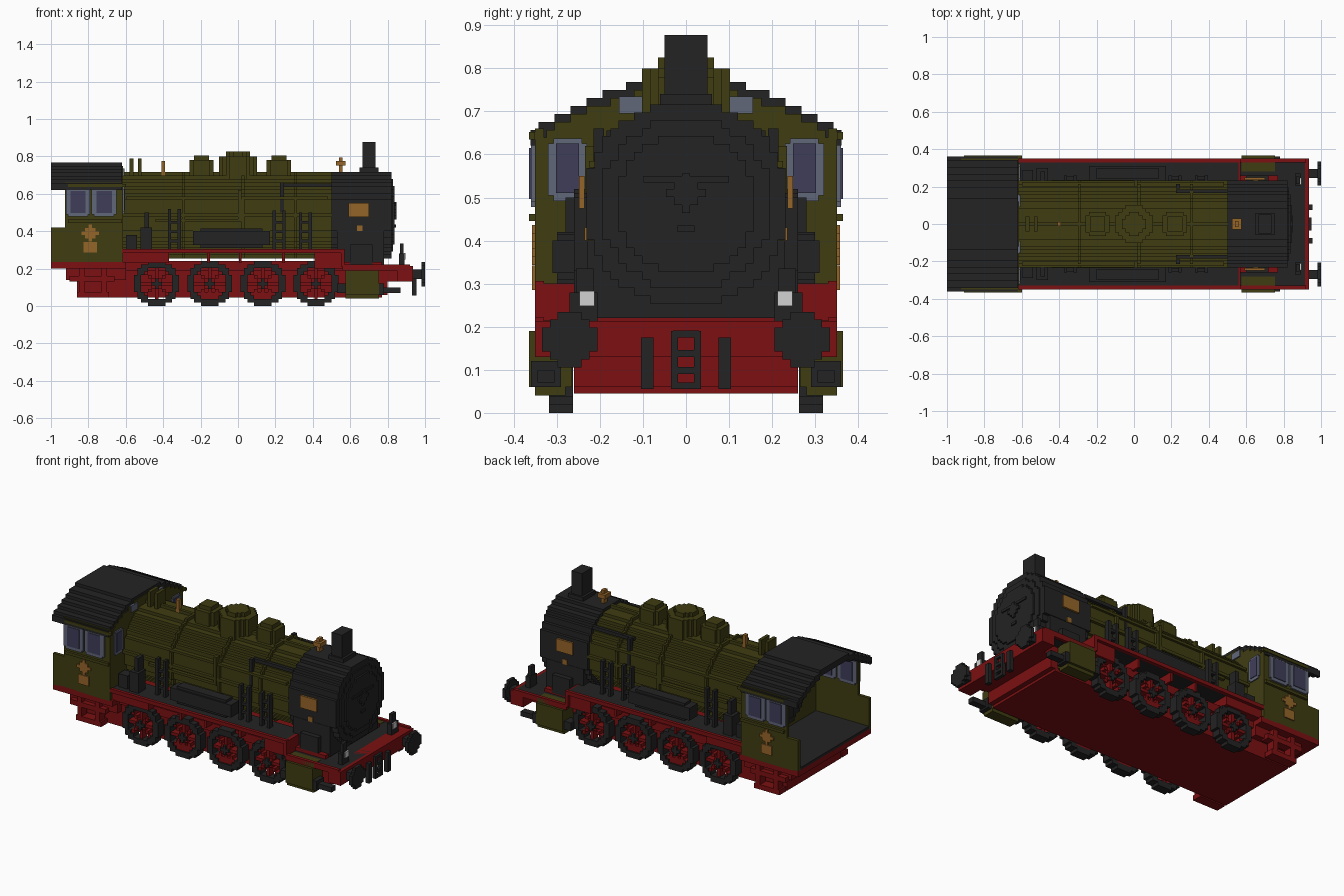
import bpy
import bmesh
from math import hypot

cube = bpy.data.objects.get("Cube")
if cube:
    bpy.data.objects.remove(cube, do_unlink=True)

STEP = .0185  # block size of the stepped shapes


def material(name, red, green, blue):
    mat = bpy.data.materials.new(name)
    mat.use_nodes = True
    mat.diffuse_color = (red, green, blue, 1)
    shader = mat.node_tree.nodes["Principled BSDF"]
    shader.inputs["Base Color"].default_value = (red, green, blue, 1)
    shader.inputs["Roughness"].default_value = .8
    return mat


OLIVE = material("olive paint", .05, .046, .006)
BLACK = material("black iron", .017, .017, .017)
RED = material("chassis red", .2, .005, .006)
GLASS = material("window glass", .05, .048, .1)
FRAME = material("window frame grey", .12, .135, .19)
BRASS = material("brass", .3, .13, .022)
WHITE = material("lamp white", .65, .65, .65)


def part(name, mat, *boxes, mirror=False):
    """One object made of boxes (x0, x1, y0, y1, z0, z1), optionally repeated at -y."""
    bm = bmesh.new()
    boxes = list(boxes)
    if mirror:
        boxes += [(a, b, -d, -c, e, f) for a, b, c, d, e, f in boxes]
    for x0, x1, y0, y1, z0, z1 in boxes:
        verts = bmesh.ops.create_cube(bm, size=1)["verts"]
        for v in verts:
            v.co.x = x1 if v.co.x > 0 else x0
            v.co.y = y1 if v.co.y > 0 else y0
            v.co.z = z1 if v.co.z > 0 else z0
    mesh = bpy.data.meshes.new(name)
    bm.to_mesh(mesh)
    bm.free()
    mesh.materials.append(mat)
    obj = bpy.data.objects.new(name, mesh)
    bpy.context.collection.objects.link(obj)
    return obj


def stepped(name, mat, axis, start, end, centre, reach, test, mirror=False):
    """Extrude a blocky cross-section: cells passing test(u, v) become merged rows."""
    cu, cv = centre
    n = int(reach / STEP) + 1
    boxes = []
    for j in range(-n, n + 1):
        run = None
        for i in range(-n, n + 2):
            inside = i <= n and test(i * STEP, j * STEP)
            if inside and run is None:
                run = i
            elif not inside and run is not None:
                u = (cu + (run - .5) * STEP, cu + (i - .5) * STEP)
                v = (cv + (j - .5) * STEP, cv + (j + .5) * STEP)
                w = (start, end)
                boxes.append({"x": w + u + v, "y": u + w + v, "z": u + v + w}[axis])
                run = None
    return part(name, mat, *boxes, mirror=mirror)


def disc(name, mat, axis, start, end, centre, radius, hole=0, mirror=False):
    return stepped(name, mat, axis, start, end, centre, radius,
                   lambda u, v: hole <= hypot(u, v) < radius, mirror)


# Boiler and smokebox
AXIS = (0, .485)
disc("boiler", OLIVE, "x", -.64, .5, AXIS, .222)
for x in (-.3, .02, .3):
    disc("boiler_band", OLIVE, "x", x, x + .015, AXIS, .236)
disc("smokebox", BLACK, "x", .5, .82, AXIS, .24)
disc("smokebox_rim", BLACK, "x", .82, .828, AXIS, .2)
disc("smokebox_door", BLACK, "x", .82, .838, AXIS, .16)
disc("door_hub", BLACK, "x", .83, .848, (0, .51), .04)
part("door_handles", BLACK, (.83, .845, -.1, .1, .535, .55), (.83, .845, -.02, .02, .42, .435))
part("smokebox_saddle", BLACK, (.53, .78, -.23, .23, .22, .4))
part("smokebox_supports", BLACK, (.6, .72, .2, .26, .22, .33), mirror=True)
part("maker_plate", BRASS, (.59, .7, .236, .248, .475, .55), mirror=True)
part("small_plate", BRASS, (.635, .665, .228, .236, .4, .43), mirror=True)

# Fittings along the top
part("chimney", BLACK, (.665, .735, -.05, .05, .7, .877), (.65, .75, -.06, .06, .7, .74))
part("bell", BRASS, (.525, .575, -.03, .03, .75, .775), (.54, .56, -.015, .015, .71, .795))
for x in (-.195, .218):
    disc("sand_dome", OLIVE, "z", .66, .78, (x, 0), .07)
    part("sand_dome_cap", OLIVE, (x - .04, x + .04, -.04, .04, .78, .805))
disc("steam_dome", OLIVE, "z", .66, .8, (0, 0), .1)
disc("steam_dome_cap", OLIVE, "z", .8, .825, (0, 0), .06)
for x in (-.57, -.525):
    part("safety_valve", OLIVE, (x - .01, x + .01, -.04, .04, .69, .79))
part("whistle", BRASS, (-.41, -.39, -.012, .012, .69, .775))

# Pipes, pumps and ladders on the boiler sides
for x, top in ((-.34, .52), (.22, .51), (.36, .5)):
    rungs = [(x - .03, x + .03, .235, .255, .34 + k * .05, .355 + k * .05) for k in range(3)]
    part("boiler_ladder", BLACK, (x - .035, x - .017, .23, .26, .3, top),
         (x + .017, x + .035, .23, .26, .3, top), *rungs, mirror=True)
part("air_tank", BLACK, (-.24, .17, .23, .31, .325, .4), (-.2, .13, .24, .3, .31, .415), mirror=True)
part("pump", BLACK, (-.52, -.46, .23, .3, .3, .42), (-.5, -.475, .23, .28, .42, .5),
     (-.6, -.54, .23, .29, .3, .38), mirror=True)
part("feed_pipe", OLIVE, (0, .018, .2, .235, .45, .62), (-.44, .018, .215, .235, .45, .465), mirror=True)
part("steam_pipe", BLACK, (.225, .245, .19, .215, .5, .66), (.225, .5, .165, .185, .635, .655),
     mirror=True)
part("handrail", OLIVE, (-.6, .48, .2, .225, .57, .585), mirror=True)

# Running boards and front deck
part("running_board", BLACK, (-.62, .56, .17, .335, .285, .3), mirror=True)
part("running_board_edge", RED, (-.62, .57, .33, .35, .283, .306), (.55, .57, .17, .35, .21, .3),
     mirror=True)
part("front_deck", BLACK, (.56, .915, -.335, .335, .195, .213))
part("front_deck_edge", RED, (.56, .92, .33, .35, .19, .222), mirror=True)

# Chassis
part("main_frame", RED, (-.86, .77, -.26, .26, .045, .235))
part("frame_nose", RED, (.77, .8, -.26, .26, .06, .2), (.8, .88, -.26, .26, .13, .2))
posts = [(x, x + .015, .2, .33, .23, .29) for x in (-.165, .005, .235)]
part("board_supports", RED, (-.62, -.37, .2, .33, .23, .285), (.41, .56, .2, .33, .2, .285),
     *posts, mirror=True)
part("side_rail", RED, (-.62, .56, .262, .28, .19, .24), mirror=True)
part("buffer_beam", RED, (.85, .935, -.35, .35, .13, .213))
part("rear_frame", RED, (-1, -.6, -.35, .35, .2, .235), (-.92, -.6, -.3, .3, .14, .2))
part("cab_steps", RED, (-.86, -.69, .27, .33, .045, .075), (-.85, -.82, .28, .33, .07, .2),
     (-.73, -.7, .28, .33, .07, .2), (-.9, -.66, .28, .33, .13, .16), mirror=True)

# Wheels: dark tyre, red spokes, heavier lower part on the middle pairs
for k in range(4):
    centre = (-.435 + k * .284, .12)
    weight = -.04 if k in (1, 2) else -1

    def spoke(u, v):
        r = hypot(u, v)
        cross = min(abs(u), abs(v), abs(abs(u) - abs(v))) < .005
        return r < .092 and (r < .035 or cross or v < weight)

    disc("wheel_tyre", BLACK, "y", .262, .318, centre, .121, .088, mirror=True)
    stepped("wheel_spokes", RED, "y", .262, .308, centre, .1, spoke, mirror=True)
    disc("wheel_hub", BLACK, "y", .3, .322, centre, .02, mirror=True)

# Steam cylinders
part("steam_cylinder", OLIVE, (.575, .755, .265, .365, .06, .19), (.575, .755, .28, .35, .04, .215),
     mirror=True)
part("cylinder_cover", BLACK, (.755, .78, .29, .36, .06, .12), (.78, .87, .305, .345, .07, .1),
     (.53, .575, .29, .35, .07, .12), mirror=True)

# Buffers, couplings and lamps
disc("buffer_head", BLACK, "x", .98, 1, (.27, .17), .065, mirror=True)
part("buffer_shank", BLACK, (.93, .985, .245, .295, .145, .195), mirror=True)
part("coupling_chain", BLACK, (.93, .95, .018, .035, .055, .19), mirror=True)
links = [(.93, .95, -.03, .03, z, z + .016) for z in (.055, .09, .13, .175)]
part("coupling_links", BLACK, *links)
part("brake_hose", BLACK, (.93, .955, .075, .105, .055, .175), mirror=True)
part("lamp_body", BLACK, (.86, .89, .205, .27, .21, .28), (.865, .885, .215, .255, .28, .335),
     mirror=True)
part("lamp_glass", WHITE, (.888, .896, .212, .247, .248, .283), mirror=True)

# Cab walls and floor


def roof_height(y):
    return .785 - .98 * y * y


CAB = (0, .5)
stepped("cab_front_wall", OLIVE, "x", -.642, -.615, CAB, .36,
        lambda u, v: abs(u) < .35 and -.27 < v < roof_height(u) - .53)
stepped("cab_roof", BLACK, "x", -1, -.62, CAB, .36,
        lambda u, v: abs(u) < .355 and roof_height(u) - .545 < v < roof_height(u) - .508)
part("cab_side", OLIVE, (-.925, -.615, .33, .35, .23, .66), (-1, -.925, .33, .35, .23, .42),
     mirror=True)
part("cab_ledges", OLIVE, (-.91, -.6, .35, .365, .635, .652), (-.91, -.62, .35, .365, .445, .462),
     mirror=True)
part("cab_floor", BLACK, (-1, -.64, -.33, .33, .233, .25))
disc("boiler_back", BLACK, "x", -.67, -.64, AXIS, .2)
part("boiler_gauges", BRASS, (-.685, -.67, -.08, -.04, .5, .54), (-.685, -.67, .04, .08, .5, .54))
part("firebox_door", BLACK, (-.685, -.67, -.06, .06, .33, .42))

# Cab windows and badges
for x0, x1 in ((-.92, -.79), (-.782, -.65)):
    part("side_window_frame", FRAME, (x0, x1, .322, .36, .49, .625),
         (x0 + .012, x1 - .012, .322, .36, .478, .637), mirror=True)
    part("side_window_glass", GLASS, (x0 + .025, x1 - .025, .318, .364, .497, .615), mirror=True)
part("front_window_frame", FRAME, (-.648, -.608, .23, .32, .505, .625),
     (-.648, -.608, .242, .308, .492, .637), mirror=True)
part("front_window_glass", GLASS, (-.652, -.604, .248, .302, .51, .625), mirror=True)
part("upper_window", FRAME, (-.648, -.608, .09, .155, .695, .735), mirror=True)
disc("round_badge", BRASS, "y", .348, .357, (-.79, .39), .04, mirror=True)
part("square_badge", BRASS, (-.825, -.755, .348, .357, .285, .342), mirror=True)
